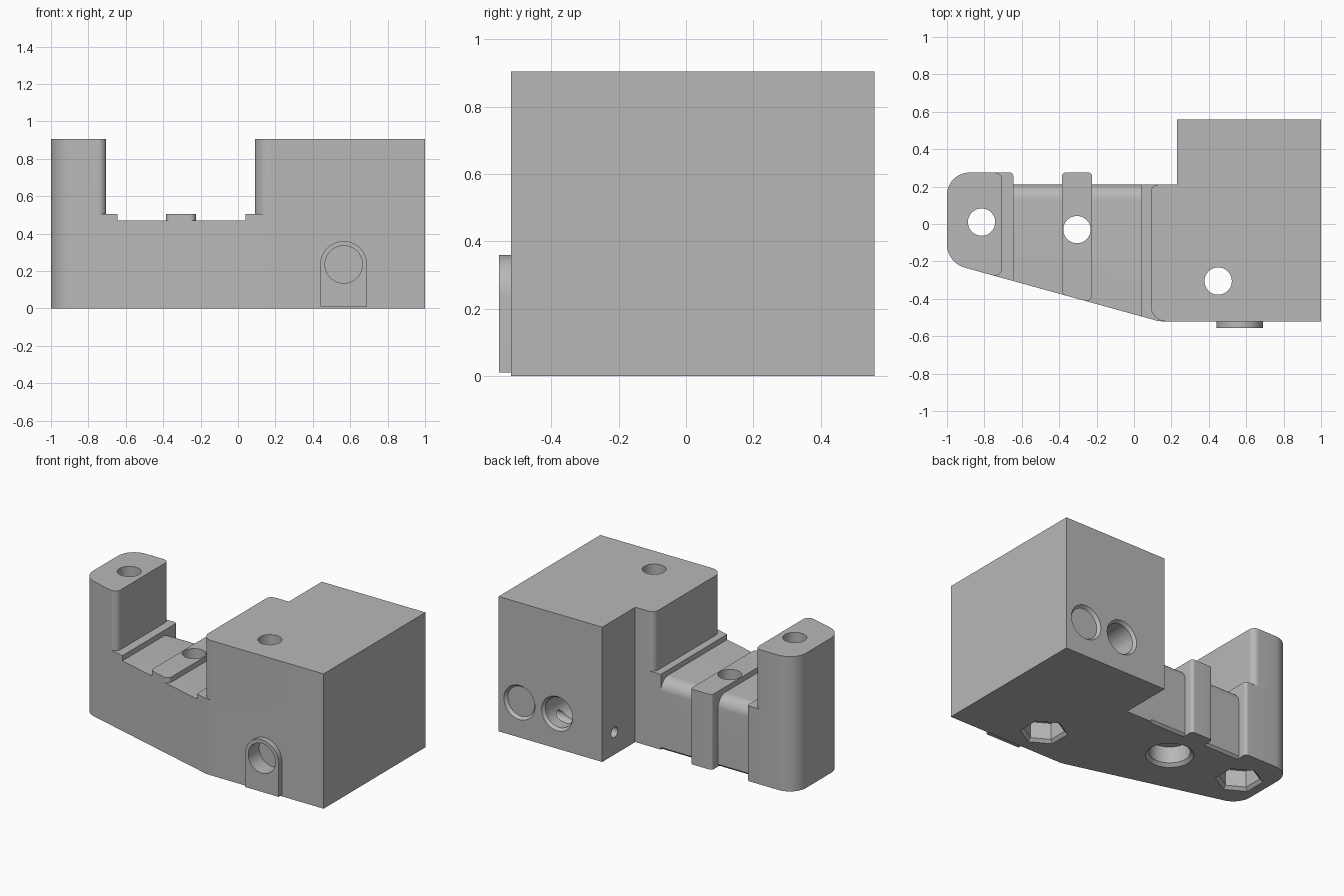
import bpy, bmesh, math
from mathutils import Vector, Matrix

if "Cube" in bpy.data.objects:
    bpy.data.objects.remove(bpy.data.objects["Cube"], do_unlink=True)

grey = bpy.data.materials.new("plain grey")
grey.use_nodes = True
grey.diffuse_color = (0.48, 0.48, 0.48, 1)
grey.node_tree.nodes["Principled BSDF"].inputs["Base Color"].default_value = (0.48, 0.48, 0.48, 1)


def slant(x):
    """Front edge of the arm, running back towards the post."""
    return -0.305 - 0.2764 * (x + 0.645)


def rounded(points, steps=10):
    """Outline from (x, y, radius) corners."""
    out = []
    for i, (x, y, r) in enumerate(points):
        p = Vector((x, y))
        if r == 0:
            out.append(p)
            continue
        a = (Vector(points[i - 1][:2]) - p).normalized()
        b = (Vector(points[(i + 1) % len(points)][:2]) - p).normalized()
        half = a.angle(b) / 2
        centre = p + (a + b).normalized() * (r / math.sin(half))
        start = p + a * (r / math.tan(half)) - centre
        end = p + b * (r / math.tan(half)) - centre
        turn = start.angle_signed(end)
        for k in range(steps + 1):
            out.append(centre + Matrix.Rotation(-turn * k / steps, 2) @ start)
    return out


def make(name, bm):
    bmesh.ops.recalc_face_normals(bm, faces=bm.faces)
    mesh = bpy.data.meshes.new(name)
    bm.to_mesh(mesh)
    bm.free()
    mesh.materials.append(grey)
    ob = bpy.data.objects.new(name, mesh)
    bpy.context.collection.objects.link(ob)
    return ob


def prism(points, z0, z1):
    bm = bmesh.new()
    face = bm.faces.new([bm.verts.new((p.x, p.y, z0)) for p in rounded(points)])
    top = bmesh.ops.extrude_face_region(bm, geom=[face])["geom"]
    bmesh.ops.translate(bm, vec=(0, 0, z1 - z0),
                        verts=[g for g in top if isinstance(g, bmesh.types.BMVert)])
    return bm


def cone(start, axis, r1, r2, depth, sides=48):
    """Cutter running from start along axis."""
    axis = Vector(axis)
    bm = bmesh.new()
    turn = axis.to_track_quat("Z", "Y").to_matrix().to_4x4()
    place = Matrix.Translation(Vector(start) + axis * depth / 2) @ turn
    bmesh.ops.create_cone(bm, cap_ends=True, segments=sides, radius1=r1,
                          radius2=r2, depth=depth, matrix=place)
    return bm


def combine(body, bm, operation):
    other = make("helper", bm)
    other.hide_render = True
    mod = body.modifiers.new("join", "BOOLEAN")
    mod.operation, mod.solver, mod.object = operation, "EXACT", other
    graph = bpy.context.evaluated_depsgraph_get()
    mesh = bpy.data.meshes.new_from_object(body.evaluated_get(graph))
    body.modifiers.clear()
    body.data = mesh
    bpy.data.objects.remove(other, do_unlink=True)


# Arm with a rounded top back edge and a slight chamfer underneath
arm = prism([(-0.8, 0.21, 0), (0.15, 0.21, 0), (0.1, slant(0.1), 0),
             (-0.8, slant(-0.8), 0)], 0, 0.47)
for z, size, segs in ((0.47, 0.08, 10), (0, 0.015, 1)):
    edges = [e for e in arm.edges
             if all(v.co.y > 0.2 and abs(v.co.z - z) < 0.001 for v in e.verts)]
    bmesh.ops.bevel(arm, geom=edges, offset=size, segments=segs, profile=0.5, affect="EDGES")
body = make("bracket_body", arm)

# Post: low foot with ledge, then the tall column
combine(body, prism([(-1, 0.275, 0.12), (-0.645, 0.275, 0.02),
                     (-0.645, slant(-0.645), 0), (-1, slant(-1), 0.13)], 0, 0.505), "UNION")
combine(body, prism([(-1, 0.275, 0.12), (-0.705, 0.275, 0.04),
                     (-0.705, slant(-0.705), 0.04), (-1, slant(-1), 0.13)], 0.4, 0.905), "UNION")

# Cross rib
combine(body, prism([(-0.385, 0.275, 0.02), (-0.225, 0.275, 0.02),
                     (-0.225, slant(-0.225), 0.03), (-0.385, slant(-0.385), 0.03)],
                    0, 0.505), "UNION")

# Main block: low part with ledge, then the full height
block = [(0.23, 0.21, 0), (0.23, 0.56, 0), (1, 0.56, 0), (1, -0.52, 0)]
combine(body, prism([(0.04, 0.21, 0)] + block +
                    [(0.133, -0.52, 0.1), (0.04, slant(0.04), 0)], 0, 0.505), "UNION")
combine(body, prism([(0.09, 0.21, 0.04)] + block + [(0.09, -0.52, 0.08)], 0.4, 0.905), "UNION")

# Arched boss on the front
boss = prism([(0.44, 0.01, 0), (0.44, 0.36, 0.1249), (0.69, 0.36, 0.1249), (0.69, 0.01, 0)],
             0, 0.1)
bmesh.ops.transform(boss, verts=boss.verts,
                    matrix=Matrix.Translation((0, -0.455, 0)) @ Matrix.Rotation(math.pi / 2, 4, "X"))
combine(body, boss, "UNION")

# Vertical bolt holes with recesses underneath
up = (0, 0, 1)
for x, y, sides in ((-0.815, 0.01, 6), (-0.305, -0.03, 48), (0.45, -0.305, 6)):
    combine(body, cone((x, y, -0.1), up, 0.073, 0.073, 1.2), "DIFFERENCE")
    combine(body, cone((x, y, -0.1), up, 0.125, 0.125, 0.23, sides), "DIFFERENCE")
    combine(body, cone((x, y, -0.02), up, 0.165, 0.125, 0.04, sides), "DIFFERENCE")

# Rod sockets in the back
for x, depth in ((0.565, 0.95), (0.845, 0.9)):
    combine(body, cone((x, 0.6, 0.235), (0, -1, 0), 0.1, 0.1, depth), "DIFFERENCE")
    combine(body, cone((x, 0.58, 0.235), (0, -1, 0), 0.13, 0.1, 0.04), "DIFFERENCE")

# Front socket in the boss and small cross hole in the step
combine(body, cone((0.565, -0.6, 0.235), (0, 1, 0), 0.1, 0.1, 0.16), "DIFFERENCE")
combine(body, cone((0.2, 0.43, 0.15), (1, 0, 0), 0.035, 0.035, 0.65, 24), "DIFFERENCE")

bpy.ops.object.select_all(action="DESELECT")
body.select_set(True)
bpy.context.view_layer.objects.active = body
bpy.ops.object.shade_smooth_by_angle(angle=math.radians(30))
